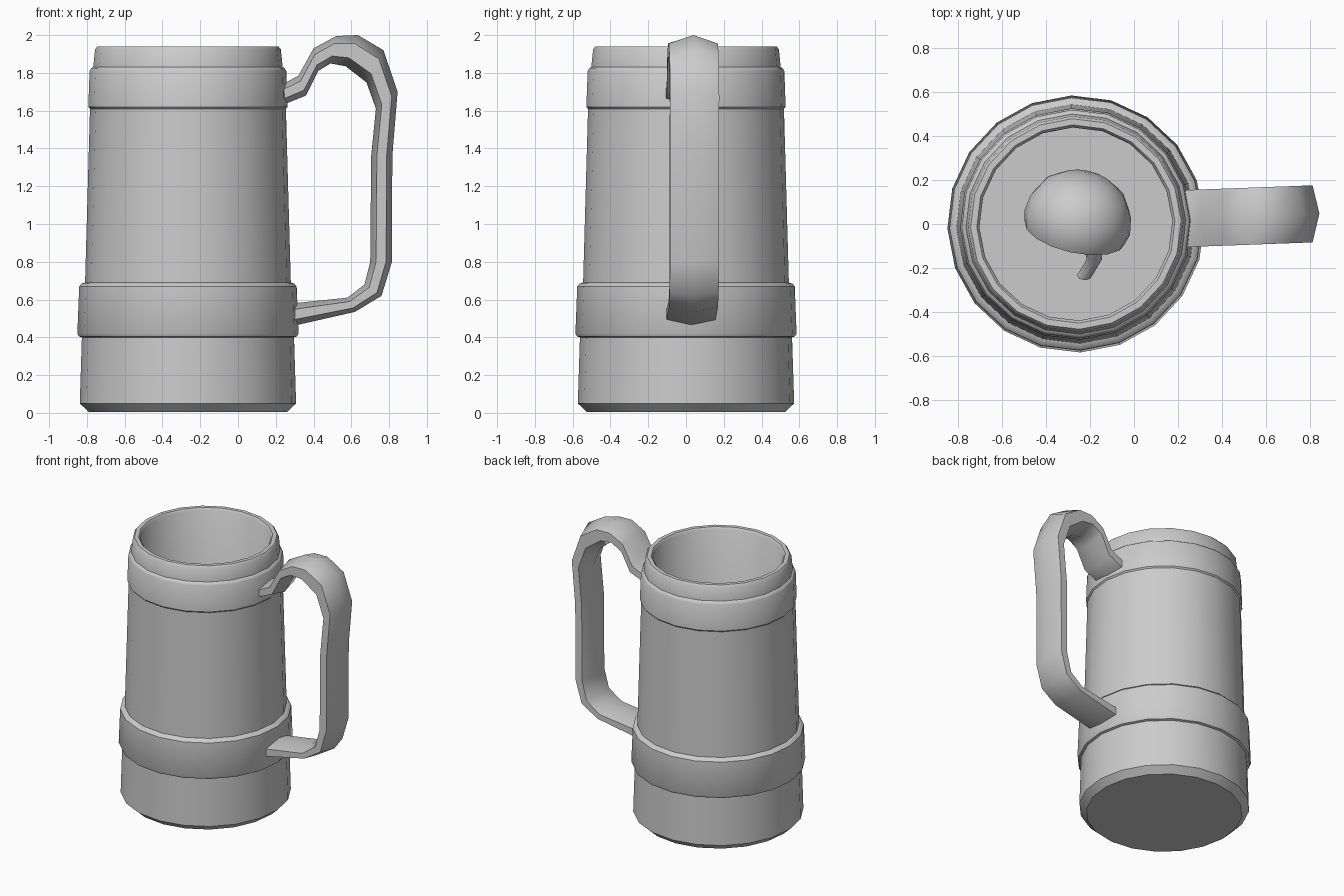
import bpy, bmesh, math
from mathutils import Vector, Matrix

if "Cube" in bpy.data.objects:
    bpy.data.objects.remove(bpy.data.objects["Cube"])


def finish(name, bm, angle):
    bmesh.ops.remove_doubles(bm, verts=bm.verts, dist=1e-5)
    bmesh.ops.recalc_face_normals(bm, faces=bm.faces)
    me = bpy.data.meshes.new(name)
    bm.to_mesh(me)
    bm.free()
    ob = bpy.data.objects.new(name, me)
    bpy.context.collection.objects.link(ob)
    bpy.ops.object.select_all(action='DESELECT')
    ob.select_set(True)
    bpy.context.view_layer.objects.active = ob
    bpy.ops.object.shade_smooth_by_angle(angle=math.radians(angle))
    return ob


def skin(name, rings, angle):
    """Join equal-sized rings of points into a capped tube."""
    bm = bmesh.new()
    vs = [[bm.verts.new(p) for p in r] for r in rings]
    n = len(vs[0])
    for a, b in zip(vs, vs[1:]):
        for i in range(n):
            j = (i + 1) % n
            bm.faces.new((a[i], a[j], b[j], b[i]))
    bm.faces.new(vs[0][::-1])
    bm.faces.new(vs[-1])
    return finish(name, bm, angle)


def lathe(name, profile, sides, matrix, angle):
    rings = []
    for r, z in profile:
        rings.append([matrix @ Vector((r * math.cos(math.tau * i / sides),
                                       r * math.sin(math.tau * i / sides), z))
                      for i in range(sides)])
    return skin(name, rings, angle)


# Hollow tankard with two raised bands
body = [(0.525, 0.005), (0.573, 0.05), (0.562, 0.40),
        (0.578, 0.405), (0.586, 0.42), (0.576, 0.67), (0.562, 0.685), (0.545, 0.69),
        (0.519, 1.61), (0.528, 1.62), (0.521, 1.81), (0.512, 1.825), (0.502, 1.83),
        (0.492, 1.925), (0.48, 1.94), (0.452, 1.94), (0.44, 1.925),
        (0.48, 0.10)]
lathe("tankard_body", body, 20,
      Matrix.Translation((-0.265, 0, 0)) @ Matrix.Rotation(math.radians(2), 4, 'Z'), 40)

# Handle: six-sided section between an outer and an inner outline (x, z)
outer = [(0.235, 1.74), (0.32, 1.785), (0.40, 1.93), (0.52, 1.995), (0.635, 2.0), (0.77, 1.92),
         (0.845, 1.70), (0.817, 1.36), (0.815, 0.80), (0.76, 0.62), (0.62, 0.535), (0.29, 0.46)]
inner = [(0.235, 1.63), (0.36, 1.68), (0.425, 1.81), (0.49, 1.85), (0.57, 1.835), (0.68, 1.75),
         (0.73, 1.61), (0.705, 1.36), (0.70, 0.80), (0.67, 0.68), (0.58, 0.61), (0.29, 0.58)]
section = [(0, 0), (0.27, 1), (0.73, 1), (1, 0), (0.73, -1), (0.27, -1)]
rings = []
for (ox, oz), (ix, iz) in zip(outer, inner):
    ring = []
    for t, side in section:
        x = ox + (ix - ox) * t
        ring.append((x, 0.016 + 0.037 * x + 0.13 * side, oz + (iz - oz) * t))
    rings.append(ring)
skin("handle", rings, 50)

# Small mushroom lying on the floor of the tankard
axis = Vector((0.2, 0.9, 0.4)).normalized()
place = Matrix.Translation((-0.265, -0.02, 0.33)) @ axis.to_track_quat('Z', 'Y').to_matrix().to_4x4()
cap = [(0.05, 0.03), (0.19, -0.02), (0.235, -0.02), (0.247, 0.03), (0.235, 0.11),
       (0.19, 0.19), (0.12, 0.24), (0.05, 0.26)]
lathe("mushroom_cap", cap, 16, place, 60)

path = [(-0.235, 0.02, 0.34), (-0.19, -0.09, 0.27), (-0.18, -0.16, 0.21), (-0.225, -0.235, 0.14)]
rings = []
for p, r in zip(path, (0.05, 0.045, 0.035, 0.035)):
    m = Matrix.Translation(p) @ Vector((0, -0.8, -0.6)).to_track_quat('Z', 'Y').to_matrix().to_4x4()
    rings.append([m @ Vector((r * math.cos(math.tau * i / 8), r * math.sin(math.tau * i / 8), 0))
                  for i in range(8)])
skin("mushroom_stem", rings, 60)
